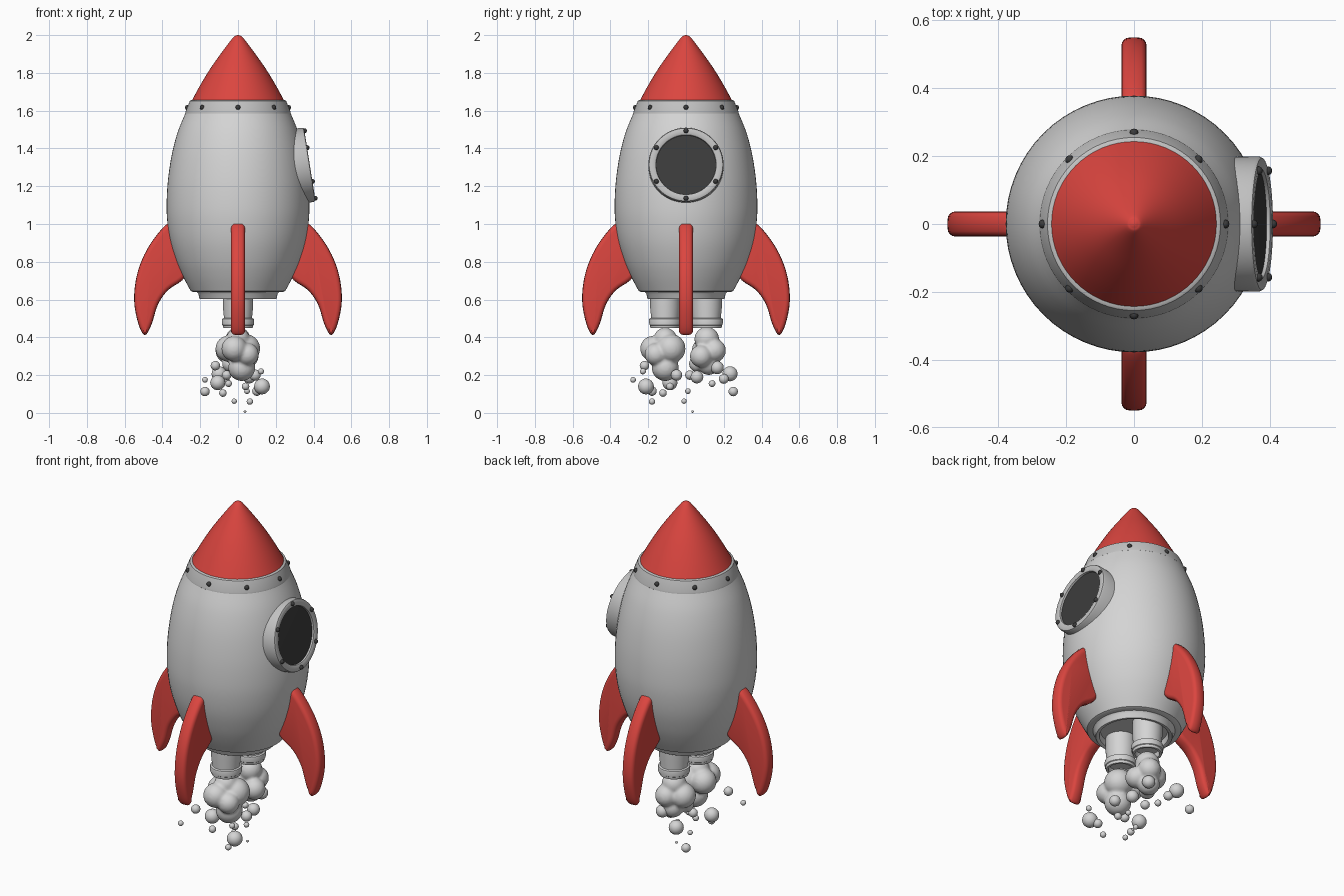
import bpy, bmesh, math
from mathutils import Matrix, Vector

cube = bpy.data.objects.get("Cube")
if cube:
    bpy.data.objects.remove(cube)


def material(name, r, g, b, rough=0.5):
    m = bpy.data.materials.new(name)
    m.use_nodes = True
    m.diffuse_color = (r, g, b, 1)
    bsdf = m.node_tree.nodes["Principled BSDF"]
    bsdf.inputs["Base Color"].default_value = (r, g, b, 1)
    bsdf.inputs["Roughness"].default_value = rough
    return m


GREY = material("light grey", 0.66, 0.66, 0.66)
TRIM = material("trim grey", 0.54, 0.54, 0.54)
RED = material("red", 0.71, 0.06, 0.05)
DARK = material("dark grey", 0.045, 0.045, 0.045)


def finish(bm, name, mat, angle=35):
    bmesh.ops.recalc_face_normals(bm, faces=bm.faces)
    mesh = bpy.data.meshes.new(name)
    bm.to_mesh(mesh)
    bm.free()
    mesh.materials.append(mat)
    ob = bpy.data.objects.new(name, mesh)
    bpy.context.collection.objects.link(ob)
    bpy.ops.object.select_all(action='DESELECT')
    ob.select_set(True)
    bpy.context.view_layer.objects.active = ob
    bpy.ops.object.shade_smooth_by_angle(angle=math.radians(angle))
    return ob


def smooth_path(pts, steps=5, closed=False):
    """Catmull-Rom interpolation through 2D points."""
    pts = [Vector(p) for p in pts]
    n = len(pts)
    pick = (lambda i: pts[i % n]) if closed else (lambda i: pts[max(0, min(n - 1, i))])
    out = []
    for i in range(n if closed else n - 1):
        a, b, c, d = (pick(i + k) for k in (-1, 0, 1, 2))
        for s in range(steps):
            t = s / steps
            out.append(0.5 * (2 * b + (c - a) * t + (2 * a - 5 * b + 4 * c - d) * t * t
                              + (3 * b - a - 3 * c + d) * t ** 3))
    if not closed:
        out.append(pts[-1])
    return out


def lathe(name, profile, mat, matrix=Matrix(), segs=64):
    """Revolve (radius, height) points around local z."""
    bm = bmesh.new()
    verts = [bm.verts.new((r, 0, z)) for r, z in profile]
    edges = [bm.edges.new(p) for p in zip(verts, verts[1:])]
    bmesh.ops.spin(bm, geom=verts + edges, cent=(0, 0, 0), axis=(0, 0, 1),
                   angle=math.tau, steps=segs, use_duplicate=False)
    bmesh.ops.remove_doubles(bm, verts=bm.verts, dist=1e-4)
    bm.transform(matrix)
    return finish(bm, name, mat)


def rivets(name, count, radius, size, matrix):
    """Ring of small domes around local z."""
    bm = bmesh.new()
    for i in range(count):
        a = math.tau * i / count
        place = Matrix.Translation((radius * math.cos(a), radius * math.sin(a), 0))
        bmesh.ops.create_uvsphere(bm, u_segments=12, v_segments=8, radius=size,
                                  matrix=matrix @ place)
    return finish(bm, name, DARK, 60)


# Hull with a stepped, recessed base
hull = smooth_path([(0.25, 0.645), (0.29, 0.72), (0.325, 0.80), (0.356, 0.90), (0.373, 1.0),
                    (0.378, 1.1), (0.371, 1.23), (0.35, 1.37), (0.318, 1.49), (0.277, 1.59)])
base = [(0, 0.64), (0.178, 0.64), (0.184, 0.607), (0.19, 0.603), (0.202, 0.603),
        (0.206, 0.608), (0.209, 0.63), (0.218, 0.64), (0.24, 0.641)]
lathe("hull", base + [tuple(p) for p in hull] + [(0.25, 1.60)], GREY)

# Collar under the nose
lathe("collar", [(0.24, 1.58), (0.272, 1.58), (0.279, 1.586), (0.278, 1.595), (0.255, 1.652),
                 (0.248, 1.656), (0.23, 1.656)], TRIM)
rivets("collar_rivets", 8, 0.268, 0.013, Matrix.Translation((0, 0, 1.617)))

# Nose cone with rounded tip
nose = smooth_path([(0.246, 1.65), (0.20, 1.735), (0.145, 1.825), (0.085, 1.91),
                    (0.028, 1.985), (0.012, 1.997), (0, 2.0)], 4)
lathe("nose_cone", [(0, 1.65)] + [tuple(p) for p in nose], RED)

# Porthole on the left side, tilted slightly upward
port = Matrix.Translation((0.38, 0, 1.315)) @ Matrix.Rotation(math.radians(81), 4, 'Y')
lathe("porthole_ring", [(0, -0.13), (0.198, -0.13), (0.199, -0.012), (0.195, -0.003),
                        (0.188, 0), (0.168, 0), (0.16, -0.004), (0.157, -0.02),
                        (0.157, -0.04)], TRIM, port)
lathe("porthole_glass", [(0, -0.012), (0.159, -0.014), (0.159, -0.03)], DARK, port)
rivets("porthole_rivets", 6, 0.181, 0.013, port)

# Four curved fins with rounded edges
fin_outline = smooth_path([(0.31, 0.97), (0.368, 1.005), (0.467, 0.89), (0.53, 0.75),
                           (0.55, 0.60), (0.527, 0.47), (0.493, 0.412), (0.458, 0.467),
                           (0.424, 0.573), (0.37, 0.65), (0.28, 0.72), (0.25, 0.85)],
                          closed=True)


def fin(name, angle):
    bm = bmesh.new()
    n = len(fin_outline)
    loops = []
    for k in range(9):
        a = math.pi * k / 8
        inset, y = 0.024 * (1 - math.sin(a)), 0.025 * math.cos(a)
        y += math.copysign(0.012, y) if k != 4 else 0
        loop = []
        for i, p in enumerate(fin_outline):
            t = (fin_outline[(i + 1) % n] - fin_outline[i - 1]).normalized()
            q = p + Vector((t.y, -t.x)) * inset
            loop.append(bm.verts.new((q.x, y, q.y)))
        loops.append(loop)
    for a, b in zip(loops, loops[1:]):
        for i in range(n):
            j = (i + 1) % n
            bm.faces.new((a[i], a[j], b[j], b[i]))
    bm.faces.new(loops[0])
    bm.faces.new(loops[-1])
    bm.transform(Matrix.Rotation(angle, 4, 'Z'))
    return finish(bm, name, RED, 50)


for i, side in enumerate(("left", "back", "right", "front")):
    fin(side + "_fin", i * math.pi / 2)


# Exhaust nozzles
nozzle = [(0, 0.66), (0.08, 0.66), (0.08, 0.56), (0.075, 0.51), (0.075, 0.502), (0.084, 0.498),
          (0.086, 0.49), (0.084, 0.466), (0.08, 0.463), (0.08, 0.457), (0.077, 0.449),
          (0.065, 0.449), (0.06, 0.48), (0, 0.48)]
for side, y in (("front", -0.11), ("back", 0.11)):
    lathe(side + "_nozzle", nozzle, GREY, Matrix.Translation((0, y, 0)), 40)


def spheres(name, items):
    bm = bmesh.new()
    for x, y, z, r in items:
        bmesh.ops.create_icosphere(bm, subdivisions=3, radius=r,
                                   matrix=Matrix.Translation((x, y, z)))
    return finish(bm, name, GREY, 180)


# Smoke clouds, fused into soft lumps
clouds = {
    "front_smoke": [(0, -0.11, 0.39, 0.062), (-0.02, -0.175, 0.34, 0.068),
                    (0.04, -0.08, 0.34, 0.078), (-0.05, -0.09, 0.34, 0.07),
                    (0.02, -0.11, 0.24, 0.072), (0.05, -0.16, 0.31, 0.06)],
    "back_smoke": [(0, 0.11, 0.39, 0.066), (0.02, 0.15, 0.33, 0.062),
                   (-0.05, 0.10, 0.33, 0.07), (0.05, 0.08, 0.30, 0.06),
                   (0, 0.12, 0.26, 0.06), (-0.04, 0.06, 0.26, 0.045)],
}
for name, items in clouds.items():
    ob = spheres(name, items)
    fuse = ob.modifiers.new("fuse", 'REMESH')
    fuse.mode, fuse.voxel_size, fuse.use_smooth_shade = 'VOXEL', 0.008, True
    soften = ob.modifiers.new("soften", 'SMOOTH')
    soften.factor, soften.iterations = 0.5, 5

# Loose puffs
spheres("smoke_puffs", [
    (0.127, -0.212, 0.14, 0.042), (0.10, -0.18, 0.115, 0.025), (-0.107, -0.085, 0.16, 0.04),
    (-0.08, -0.122, 0.105, 0.02), (-0.175, 0.25, 0.113, 0.025), (-0.10, 0.233, 0.207, 0.04),
    (-0.07, 0.20, 0.18, 0.026), (0.063, -0.18, 0.06, 0.017), (-0.02, -0.01, 0.062, 0.014),
    (0.037, 0.035, 0.007, 0.007), (0.048, 0.01, 0.115, 0.015), (-0.175, -0.28, 0.175, 0.015),
    (-0.05, 0.138, 0.155, 0.018), (0.122, -0.228, 0.22, 0.016), (0.037, 0.165, 0.24, 0.035),
    (0.06, 0.058, 0.19, 0.034), (-0.12, -0.22, 0.25, 0.025), (0.09, -0.05, 0.20, 0.03),
    (0.04, -0.085, 0.14, 0.02), (-0.06, 0.02, 0.2, 0.025)])
